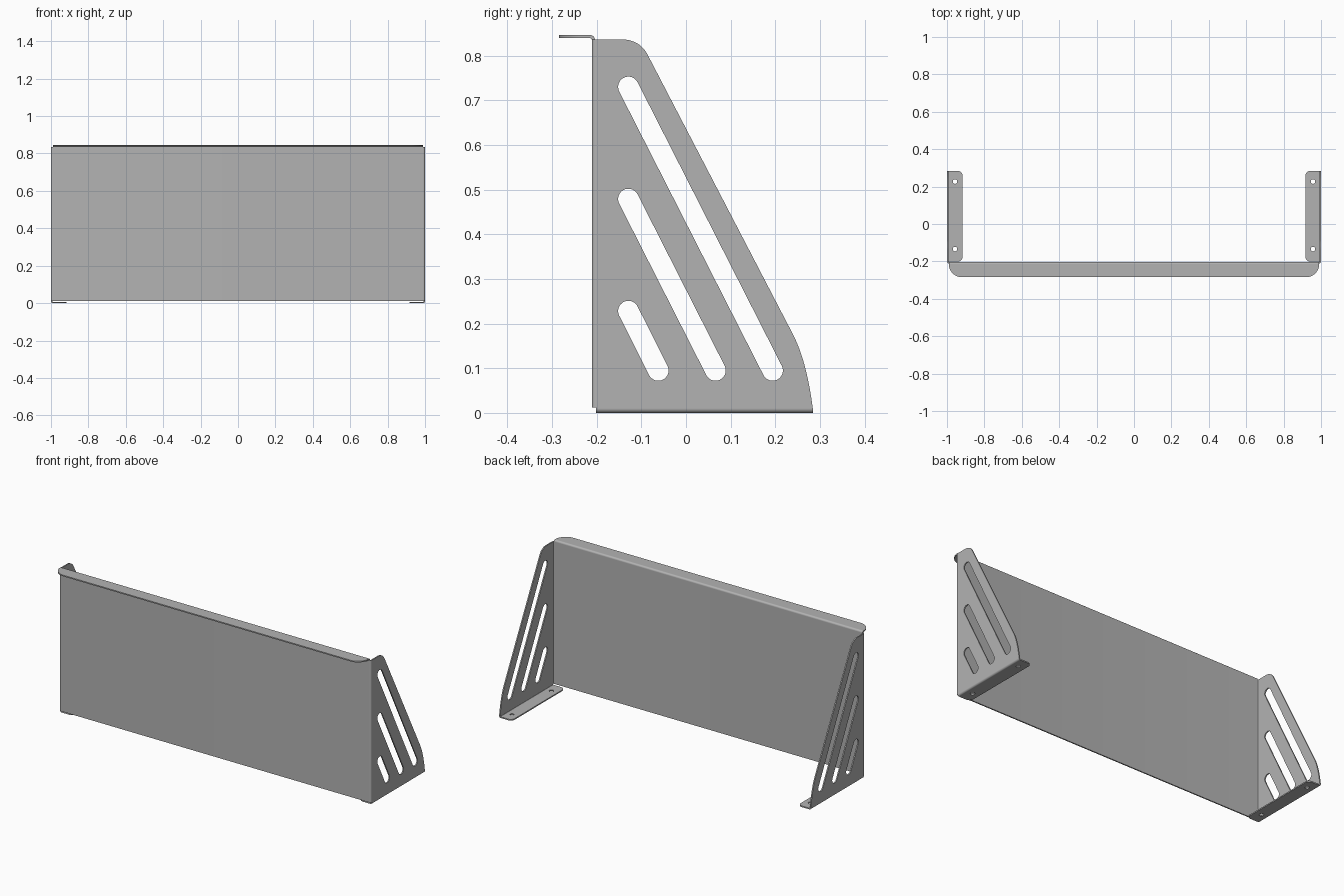
import bpy, bmesh
from math import sin, cos, pi, atan2, radians
from mathutils import Matrix, Vector

if "Cube" in bpy.data.objects:
    bpy.data.objects.remove(bpy.data.objects["Cube"])

T = 0.007          # sheet thickness
R = 0.01           # outer bend radius
FRONT, BACK = -0.211, 0.284
TOP = 0.836

steel = bpy.data.materials.new("grey_steel")
steel.use_nodes = True
GREY = (0.45, 0.45, 0.45, 1)
steel.diffuse_color = GREY
steel.node_tree.nodes["Principled BSDF"].inputs["Base Color"].default_value = GREY

# Extrusion direction -> matrix that lays the flat profile in the other two axes
PLANES = {
    "x": Matrix(((0, 0, 1, 0), (1, 0, 0, 0), (0, 1, 0, 0), (0, 0, 0, 1))),
    "y": Matrix(((1, 0, 0, 0), (0, 0, -1, 0), (0, 1, 0, 0), (0, 0, 0, 1))),
    "z": Matrix.Identity(4),
}


def arc(cx, cy, r, a0, a1, n=10):
    """Points on an arc, angles in degrees."""
    steps = [radians(a0 + (a1 - a0) * i / n) for i in range(n + 1)]
    return [(cx + r * cos(a), cy + r * sin(a)) for a in steps]


def bend(cx, cy, a0, a1):
    """Cross-section of a folded edge."""
    return arc(cx, cy, R, a0, a1) + arc(cx, cy, R - T, a1, a0)


def slot(p, q, r):
    """Outline of a round-ended slot."""
    a = atan2(q[1] - p[1], q[0] - p[0]) * 180 / pi
    return arc(*p, r, a + 90, a + 270, 16) + arc(*q, r, a - 90, a + 90, 16)


def mirror(points, s):
    return [(s * x, y) for x, y in points]


def sheet(name, outlines, axis, lo, hi):
    """Solid plate: first outline is the edge, the others are holes."""
    curve = bpy.data.curves.new(name, "CURVE")
    curve.dimensions = "2D"
    curve.fill_mode = "BOTH"
    curve.extrude = (hi - lo) / 2
    for pts in outlines:
        spline = curve.splines.new("POLY")
        spline.points.add(len(pts) - 1)
        for point, (x, y) in zip(spline.points, pts):
            point.co = (x, y, 0, 1)
        spline.use_cyclic_u = True
    helper = bpy.data.objects.new(name + "_helper", curve)
    bpy.context.collection.objects.link(helper)
    graph = bpy.context.evaluated_depsgraph_get()
    mesh = bpy.data.meshes.new_from_object(helper.evaluated_get(graph))
    bpy.data.objects.remove(helper)
    bpy.data.curves.remove(curve)

    shift = Vector([(lo + hi) / 2 if a == axis else 0 for a in "xyz"])
    mesh.transform(Matrix.Translation(shift) @ PLANES[axis])
    bm = bmesh.new()
    bm.from_mesh(mesh)
    bmesh.ops.remove_doubles(bm, verts=bm.verts, dist=0.00005)
    bmesh.ops.recalc_face_normals(bm, faces=bm.faces)
    bm.to_mesh(mesh)
    bm.free()
    mesh.shade_smooth()
    mesh.set_sharp_from_angle(angle=radians(30))
    mesh.materials.clear()
    mesh.materials.append(steel)
    obj = bpy.data.objects.new(name, mesh)
    bpy.context.collection.objects.link(obj)
    return obj


# Front panel with both vertical corner folds
cx, cy = 1 - R, FRONT + R
panel = (arc(-cx, cy, R, 180, 270) + arc(cx, cy, R, 270, 360)
         + arc(cx, cy, R - T, 360, 270) + arc(-cx, cy, R - T, 270, 180))
sheet("front_panel", [panel], "z", 0.012, TOP)

# Top lip folded forward, with rounded outer corners
lip_y, lip_r, half = FRONT - R + T, 0.069, 0.99
sheet("top_fold", [bend(lip_y, TOP, 0, 90)], "x", -half, half)
lip = ([(half, lip_y), (-half, lip_y)]
       + arc(-half + lip_r, -BACK + lip_r, lip_r, 180, 270, 16)
       + arc(half - lip_r, -BACK + lip_r, lip_r, 270, 360, 16))
sheet("top_lip", [lip], "z", TOP + R - T, TOP + R)

# Side cheek outline: rounded top, sloping edge, curved foot
a, b, c = Vector((0.24, 0.175)), Vector((0.27, 0.117)), Vector((BACK, R))
foot = [tuple(a.lerp(b, t / 12).lerp(b.lerp(c, t / 12), t / 12)) for t in range(13)]
cheek = [(cy, R), (cy, TOP)] + arc(-0.14, TOP - 0.06, 0.06, 90, 27.5) + foot
slots = [slot((-0.129, z), (y, 0.095), 0.023)
         for z, y in ((0.73, 0.194), (0.479, 0.066), (0.228, -0.062))]

for side, s in (("left", 1), ("right", -1)):
    x0, x1 = sorted((s * (1 - T), s))
    sheet(side + "_cheek", [cheek] + slots, "x", x0, x1)
    # Base fold and foot flange with screw holes
    sheet(side + "_base_fold", [mirror(bend(cx, R, 0, -90), s)], "y", cy, BACK)
    inner, r = 0.917, 0.025
    flange = ([(cx, cy), (cx, BACK)]
              + arc(inner + r, BACK - r, r, 90, 180)
              + arc(inner + r, cy + r, r, 180, 270))
    holes = [arc(0.957, y, 0.012, 0, 345, 23) for y in (-0.134, 0.227)]
    sheet(side + "_foot_flange", [mirror(p, s) for p in [flange] + holes], "z", 0, T)
